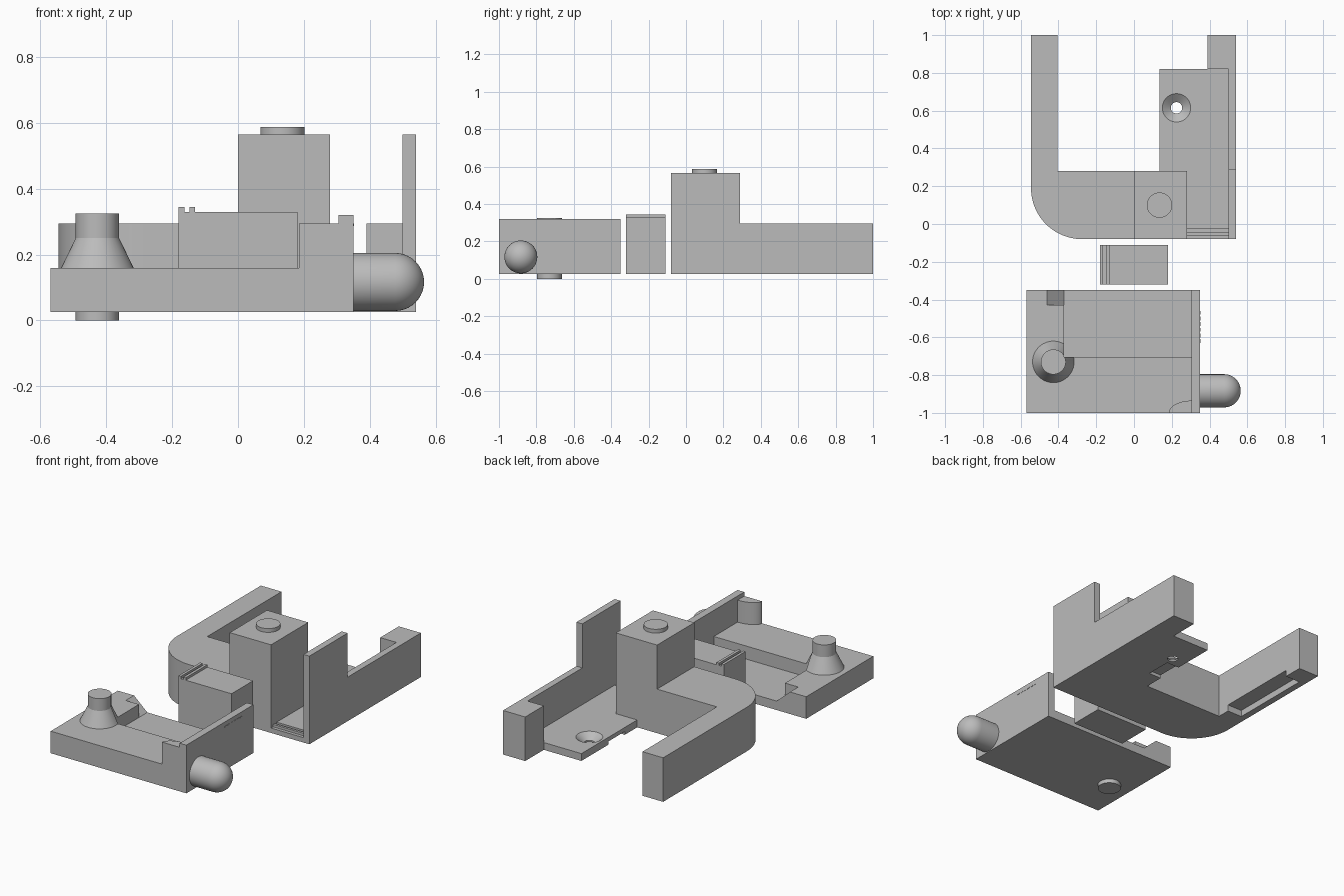
import bpy, bmesh, math
from mathutils import Matrix

if "Cube" in bpy.data.objects:
    bpy.data.objects.remove(bpy.data.objects["Cube"])

grey = bpy.data.materials.new("plain grey")
grey.diffuse_color = (0.5, 0.5, 0.5, 1)
grey.use_nodes = True
grey.node_tree.nodes["Principled BSDF"].inputs["Base Color"].default_value = grey.diffuse_color


def make(name, bm):
    bmesh.ops.recalc_face_normals(bm, faces=bm.faces)
    me = bpy.data.meshes.new(name)
    bm.to_mesh(me)
    bm.free()
    me.materials.append(grey)
    ob = bpy.data.objects.new(name, me)
    bpy.context.collection.objects.link(ob)
    return ob


def prism(name, pts, z0, z1):
    """Extrude an outline in x, y from z0 to z1."""
    bm = bmesh.new()
    face = bm.faces.new([bm.verts.new((x, y, z0)) for x, y in pts])
    new = bmesh.ops.extrude_face_region(bm, geom=[face])["geom"]
    bmesh.ops.translate(bm, vec=(0, 0, z1 - z0),
                        verts=[v for v in new if isinstance(v, bmesh.types.BMVert)])
    return make(name, bm)


def box(name, x0, x1, y0, y1, z0, z1):
    return prism(name, [(x0, y0), (x1, y0), (x1, y1), (x0, y1)], z0, z1)


def lathe(name, profile, place, n=48):
    """Spin (radius, height) points about z into a closed solid, then place it."""
    bm = bmesh.new()
    rings = []
    for r, z in profile:
        if r == 0:
            rings.append([bm.verts.new((0, 0, z))] * n)
        else:
            rings.append([bm.verts.new((r * math.cos(2 * math.pi * i / n),
                                        r * math.sin(2 * math.pi * i / n), z)) for i in range(n)])
    for a, b in zip(rings, rings[1:]):
        for i in range(n):
            j = (i + 1) % n
            bm.faces.new(list(dict.fromkeys([a[i], a[j], b[j], b[i]])))
    for ring in (rings[0], rings[-1]):
        if ring[0] is not ring[1]:
            bm.faces.new(ring)
    bmesh.ops.transform(bm, matrix=place, verts=bm.verts)
    return make(name, bm)


def combine(ob, others, op):
    """Boolean each part into ob and remove it."""
    for o in others:
        mod = ob.modifiers.new("bool", 'BOOLEAN')
        mod.operation, mod.solver, mod.object = op, 'EXACT', o
        bpy.context.view_layer.objects.active = ob
        bpy.ops.object.modifier_apply(modifier=mod.name)
        bpy.data.objects.remove(o)


def arc(cx, cy, rx, ry, a0, a1, n=16):
    return [(cx + rx * math.cos(math.radians(a0 + (a1 - a0) * i / n)),
             cy + ry * math.sin(math.radians(a0 + (a1 - a0) * i / n))) for i in range(n + 1)]


at = lambda x, y: Matrix.Translation((x, y, 0))
Z0 = 0.025

# Frame: rounded corner arm, tower, channel floor, side wall and end block
frame = prism("frame", [(0.28, -0.08), (0.28, 0.28), (-0.405, 0.28), (-0.405, 1), (-0.545, 1)]
              + arc(-0.275, 0.19, 0.27, 0.27, 180, 270, 24), Z0, 0.295)
combine(frame, [
    box("tower", 0.0, 0.28, -0.08, 0.28, Z0, 0.565),
    box("channel_floor", 0.135, 0.52, -0.08, 0.82, Z0, 0.07),
    box("low_wall", 0.5, 0.54, -0.08, 1, Z0, 0.295),
    box("tall_wall", 0.5, 0.54, -0.08, 0.29, Z0, 0.565),
    box("end_block", 0.39, 0.54, 0.82, 1, Z0, 0.295),
    lathe("knob", [(0.067, 0.5), (0.067, 0.588)], at(0.135, 0.10)),
], 'UNION')

# Frame cuts: countersunk hole, arm slot, underside notch, clip grooves
combine(frame, [
    lathe("countersunk_hole", [(0.03, 0), (0.03, 0.035), (0.075, 0.07), (0.075, 0.09)], at(0.225, 0.615)),
    box("arm_slot", -0.505, -0.39, 0.36, 0.88, 0, 0.065),
    box("floor_notch", 0.1, 0.22, 0.40, 0.56, 0, 0.045),
    box("groove_front", 0.28, 0.5, -0.1, -0.06, 0.055, 0.1),
    box("groove_back", 0.28, 0.5, -0.045, -0.025, 0.055, 0.1),
], 'DIFFERENCE')

# Clip block with two ridges
clip = box("clip", -0.18, 0.18, -0.32, -0.11, Z0, 0.33)
combine(clip, [box("ridge", x, x + 0.017, -0.32, -0.11, 0.3, 0.345)
               for x in (-0.18, -0.147)], 'UNION')

# Tray: slab, side wall, corner post and cone peg
tray = box("tray", -0.57, 0.35, -1, -0.35, Z0, 0.16)
combine(tray, [
    box("tray_wall", 0.305, 0.35, -1, -0.35, Z0, 0.32),
    prism("corner_post", [(0.32, -1), (0.32, -0.935)] + arc(0.305, -1, 0.12, 0.065, 90, 180),
          0.1, 0.295),
    lathe("cone_peg", [(0.066, 0), (0.066, 0.1), (0.11, 0.1), (0.11, 0.16),
                       (0.066, 0.25), (0.066, 0.325)], at(-0.427, -0.73)),
], 'UNION')

# Ramp cutter: wedge section in x, z pushed along y
bm = bmesh.new()
ends = [[bm.verts.new((x, y, z)) for x, z in ((-0.46, 0.16), (-0.46, 0.2), (-0.36, 0.2), (-0.36, 0.08), (-0.37, 0.08))]
        for y in (-0.43, -0.3)]
for e in ends:
    bm.faces.new(e)
for i in range(5):
    j = (i + 1) % 5
    bm.faces.new([ends[0][i], ends[0][j], ends[1][j], ends[1][i]])
ramp = make("ramp_cut", bm)

# Tray cuts: lowered pocket and ramp
combine(tray, [box("pocket", -0.37, 0.305, -0.705, -0.3, 0.08, 0.5), ramp], 'DIFFERENCE')

# Round-ended handle on the tray wall
R = 0.088
lathe("handle", [(R, 0)] + [(R * math.cos(math.radians(a)) if a < 90 else 0,
                             0.127 + R * math.sin(math.radians(a))) for a in range(0, 91, 9)],
      Matrix.Translation((0.35, -0.883, 0.117)) @ Matrix.Rotation(math.pi / 2, 4, 'Y'))

# Row of small marks on the wall
for i in range(6):
    y = -0.63 + i * 0.03
    box("wall_mark", 0.349, 0.352, y, y + 0.02, 0.287, 0.294)

# Smooth round surfaces, keep edges sharp
bpy.ops.object.select_all(action='SELECT')
bpy.context.view_layer.objects.active = frame
bpy.ops.object.shade_smooth_by_angle(angle=math.radians(25))
